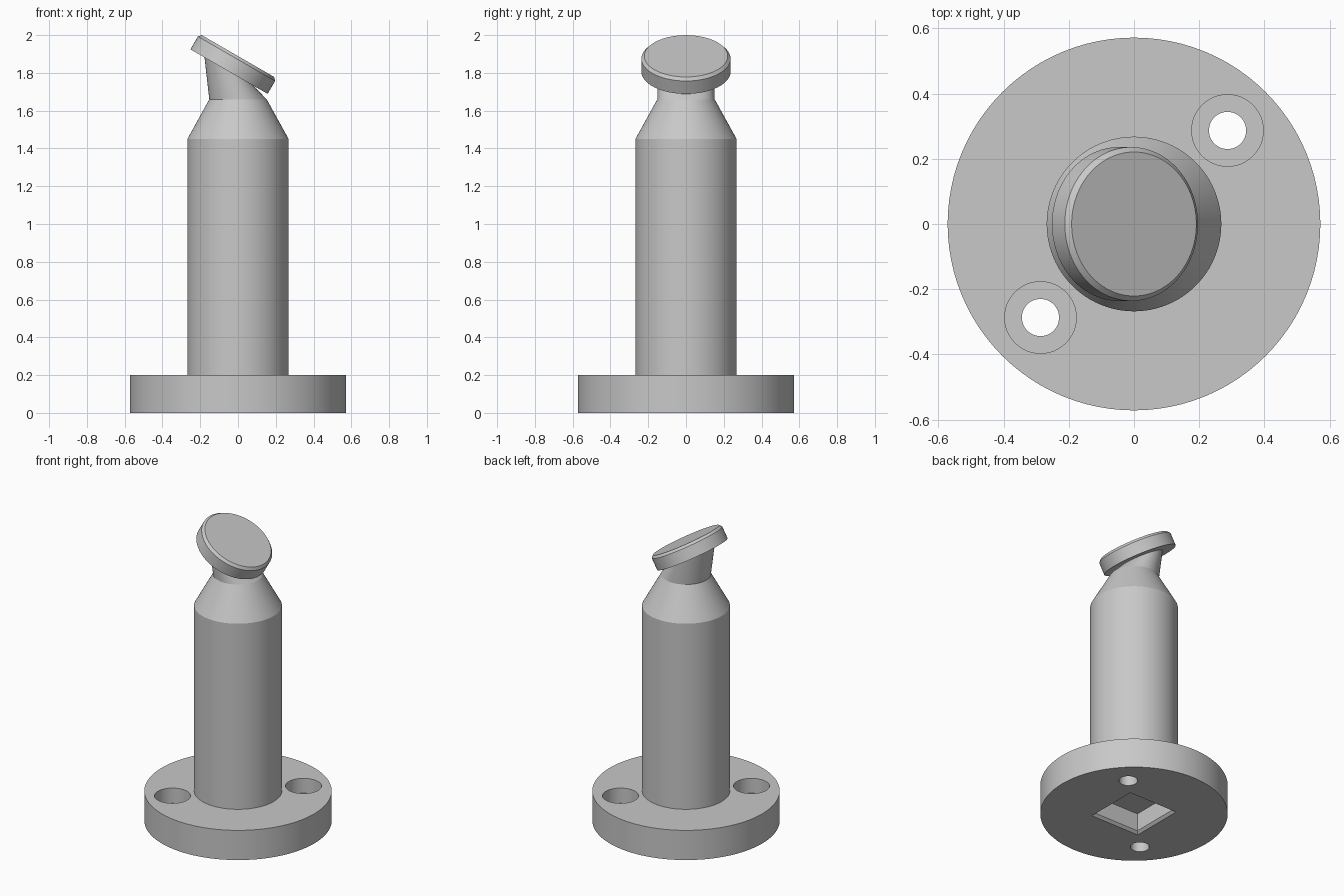
import bpy, bmesh, math
from mathutils import Matrix, Vector

if "Cube" in bpy.data.objects:
    bpy.data.objects.remove(bpy.data.objects["Cube"], do_unlink=True)

SEGMENTS = 96
TILT = math.radians(30)
NORMAL = Vector((math.sin(TILT), 0, math.cos(TILT)))

grey = bpy.data.materials.new("plain grey")
grey.use_nodes = True
grey.diffuse_color = (0.58, 0.58, 0.58, 1)
grey.node_tree.nodes["Principled BSDF"].inputs["Base Color"].default_value = grey.diffuse_color


def loft(name, rings, sides=SEGMENTS, turn=0.0, caps=(True, True)):
    """Skin a stack of rings, each given as (centre, radius, tilt about y)."""
    bm = bmesh.new()
    loops = []
    for centre, radius, tilt in rings:
        rot = Matrix.Rotation(tilt, 3, "Y")
        angles = [turn + math.tau * i / sides for i in range(sides)]
        loops.append([bm.verts.new(Vector(centre) + rot @ Vector(
            (radius * math.cos(a), radius * math.sin(a), 0))) for a in angles])
    for low, high in zip(loops, loops[1:]):
        for i in range(sides):
            j = (i + 1) % sides
            bm.faces.new((low[i], low[j], high[j], high[i]))
    if caps[0]:
        bm.faces.new(loops[0][::-1])
    if caps[1]:
        bm.faces.new(loops[-1])
    mesh = bpy.data.meshes.new(name)
    bm.to_mesh(mesh)
    bm.free()
    mesh.materials.append(grey)
    obj = bpy.data.objects.new(name, mesh)
    bpy.context.collection.objects.link(obj)
    return obj


def activate(obj):
    bpy.ops.object.select_all(action="DESELECT")
    obj.select_set(True)
    bpy.context.view_layer.objects.active = obj


def upright(x, y, *profile):
    return [((x, y, z), r, 0) for z, r in profile]


def cut(target, cutter):
    activate(target)
    mod = target.modifiers.new("cut", "BOOLEAN")
    mod.operation, mod.solver, mod.object = "DIFFERENCE", "EXACT", cutter
    bpy.ops.object.modifier_apply(modifier=mod.name)
    bpy.data.objects.remove(cutter, do_unlink=True)


# Round flange with two counterbored screw holes
flange = loft("flange", upright(0, 0, (0, 0.572), (0.2, 0.572)))
for side in (-1, 1):
    p = 0.287 * side
    cut(flange, loft("hole_cutter", upright(
        p, p, (-0.1, 0.057), (0.1, 0.057), (0.1, 0.11), (0.3, 0.11)), 48))

# Square socket underneath, with a chamfered mouth
half = math.sqrt(0.5)
cut(flange, loft("socket_cutter", upright(
    0, 0, (-0.016, 0.396 * half / half * 0.7), (0, 0.258), (0.016, 0.235), (0.135, 0.235)),
    4, math.pi / 4))

# Shaft with tapered shoulder
shaft = loft("shaft", upright(0, 0, (0.2, 0.268), (1.45, 0.268), (1.66, 0.152)),
             caps=(False, True))

# Neck that bends from the level shoulder to the tilted head
top = Vector((0, 0, 1.889))
bottom = top - NORMAL * 0.095
neck = loft("neck", [((0, 0, 1.66), 0.152, 0), (bottom, 0.15, TILT)],
            caps=(False, False))

# Tilted button head with a chamfered rim
head = loft("head", [(bottom, 0.236, TILT), (top - NORMAL * 0.016, 0.236, TILT),
                     (top, 0.221, TILT)])

for part in (flange, shaft, neck, head):
    activate(part)
    bpy.ops.object.shade_smooth_by_angle(angle=math.radians(20))
